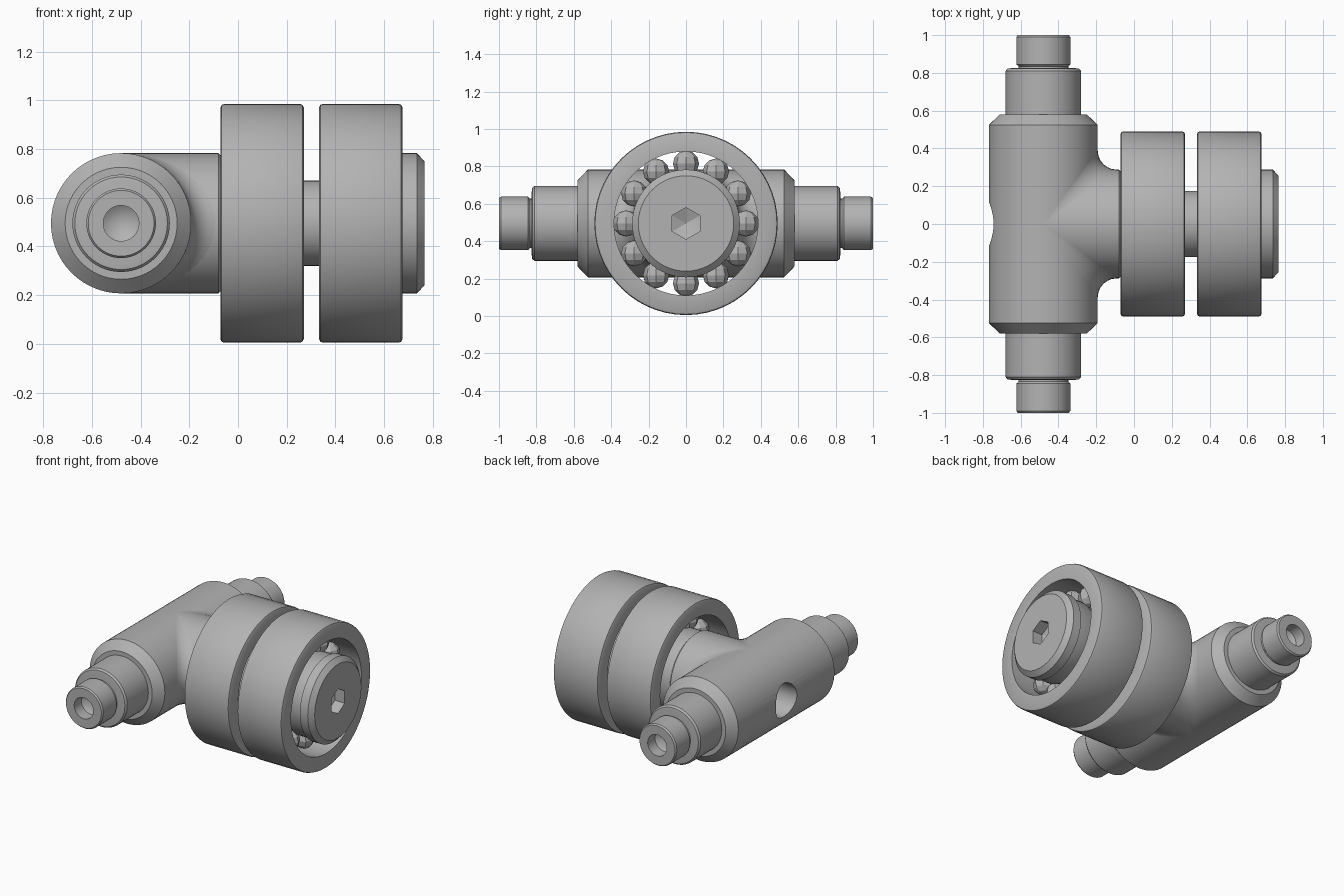
import bpy, bmesh, math

cube = bpy.data.objects.get("Cube")
if cube:
    bpy.data.objects.remove(cube, do_unlink=True)

Z = 0.495      # height of both axes
XB = -0.48     # x of the cross body axis
R = 0.288      # body and branch radius

steel = bpy.data.materials.new("grey_steel")
steel.use_nodes = True
grey = (0.45, 0.45, 0.45, 1)
steel.diffuse_color = grey
steel.node_tree.nodes["Principled BSDF"].inputs["Base Color"].default_value = grey


def finish(name, bm, angle=30):
    bmesh.ops.remove_doubles(bm, verts=bm.verts, dist=1e-5)
    bmesh.ops.recalc_face_normals(bm, faces=bm.faces)
    mesh = bpy.data.meshes.new(name)
    bm.to_mesh(mesh)
    bm.free()
    mesh.materials.append(steel)
    ob = bpy.data.objects.new(name, mesh)
    bpy.context.collection.objects.link(ob)
    if angle:
        smooth(ob, angle)
    return ob


def smooth(ob, angle=30):
    bpy.ops.object.select_all(action='DESELECT')
    ob.select_set(True)
    bpy.context.view_layer.objects.active = ob
    bpy.ops.object.shade_smooth_by_angle(angle=math.radians(angle))


def lathe(name, profile, axis, side=1, segs=56, closed=False, angle=30):
    """Revolve (distance along axis, radius) points about the x or y axis."""
    bm = bmesh.new()
    rings = []
    for d, r in profile:
        ring = []
        for i in range(segs):
            t = math.tau * i / segs
            u, v = r * math.sin(t), Z + r * math.cos(t)
            co = (d, u, v) if axis == 'x' else (XB + u, d * side, v)
            ring.append(bm.verts.new(co))
        rings.append(ring)
    pairs = list(zip(rings, rings[1:]))
    if closed:
        pairs.append((rings[-1], rings[0]))
    for a, b in pairs:
        for i in range(segs):
            j = (i + 1) % segs
            bm.faces.new((a[i], a[j], b[j], b[i]))
    if not closed:
        # flat caps where the profile stops short of the axis
        for ring, (d, r) in ((rings[0], profile[0]), (rings[-1], profile[-1])):
            if r > 0:
                bm.faces.new(ring)
    # collapse rings lying on the axis
    bmesh.ops.dissolve_degenerate(bm, dist=1e-6, edges=bm.edges)
    return finish(name, bm, angle)


def cut(ob, cutter):
    cutter.hide_render = True
    mod = ob.modifiers.new("cut", 'BOOLEAN')
    mod.operation = 'DIFFERENCE'
    mod.solver = 'EXACT'
    mod.object = cutter
    bpy.ops.object.select_all(action='DESELECT')
    ob.select_set(True)
    bpy.context.view_layer.objects.active = ob
    bpy.ops.object.modifier_apply(modifier=mod.name)
    bpy.data.objects.remove(cutter, do_unlink=True)
    smooth(ob)


# Cross body with chamfered ends and a blind hole in its outer side
body = lathe("cross_body", [(-0.58, 0.23), (-0.525, R), (0.525, R), (0.58, 0.23)], 'y')
hole = lathe("hole_cutter", [(-0.9, 0.115), (-0.55, 0.115)], 'x', angle=0)
cut(body, hole)

# Branch towards the bearings
lathe("branch", [(XB, R), (-0.08, R), (-0.07, R - 0.01)], 'x')

# Stepped end fittings with conical bores
for side, word in ((1, "back"), (-1, "front")):
    lathe(word + "_collar", [(0.55, 0.2), (0.81, 0.2), (0.822, 0.19), (0.825, 0.17)], 'y', side)
    lathe(word + "_nozzle", [(0.8, 0.132), (0.835, 0.132), (0.845, 0.143), (0.99, 0.143),
                             (1.0, 0.135), (1.0, 0.073), (0.92, 0.073), (0.87, 0)], 'y', side)

# Fillets in the two corners between body and branch
STEPS = 24
for side, word in ((1, "back"), (-1, "front")):
    bm = bmesh.new()
    rows = []
    for k in range(STEPS + 1):
        t = math.radians(-86 + 172 * k / STEPS)
        w, s = R * math.cos(t), 0.1 * math.cos(t)
        pts = [(w - s, w - s)]
        for n in range(7):
            a = math.pi / 2 * n / 6
            pts.append((w + s - s * math.cos(a), w + s - s * math.sin(a)))
        rows.append([bm.verts.new((XB + x, side * y, Z + R * math.sin(t))) for x, y in pts])
    for a, b in zip(rows, rows[1:]):
        for i in range(len(a)):
            j = (i + 1) % len(a)
            bm.faces.new((a[i], a[j], b[j], b[i]))
    bm.faces.new(rows[0])
    bm.faces.new(rows[-1])
    finish(word + "_fillet", bm)

# Shaft with a chamfered head and hex socket
shaft = lathe("shaft_bolt", [(-0.2, 0.175), (0.675, 0.175), (0.675, R),
                             (0.735, R), (0.765, 0.255)], 'x')
socket = lathe("socket_cutter", [(0.9, 0.085), (0.69, 0.085), (0.66, 0)], 'x', segs=6, angle=0)
cut(shaft, socket)

# Two ball bearings
for x0, word in ((-0.072, "inner"), (0.333, "outer")):
    x1 = x0 + 0.342
    mid = (x0 + x1) / 2
    lathe(word + "_bearing_outer_race",
          [(x0, 0.385), (x0, 0.476), (x0 + 0.005, 0.486), (x0 + 0.015, 0.49),
           (x1 - 0.015, 0.49), (x1 - 0.005, 0.486), (x1, 0.476), (x1, 0.385)],
          'x', closed=True)
    lathe(word + "_bearing_inner_race",
          [(x0, 0.17), (x0, 0.275), (mid - 0.06, 0.275), (mid, 0.252),
           (mid + 0.06, 0.275), (x1, 0.275), (x1, 0.17)], 'x', closed=True)
    bm = bmesh.new()
    for i in range(12):
        t = math.tau * i / 12
        made = bmesh.ops.create_uvsphere(bm, u_segments=8, v_segments=6, radius=0.07)
        bmesh.ops.translate(bm, verts=made["verts"],
                            vec=(mid, 0.32 * math.sin(t), Z + 0.32 * math.cos(t)))
    finish(word + "_bearing_balls", bm, angle=0)
